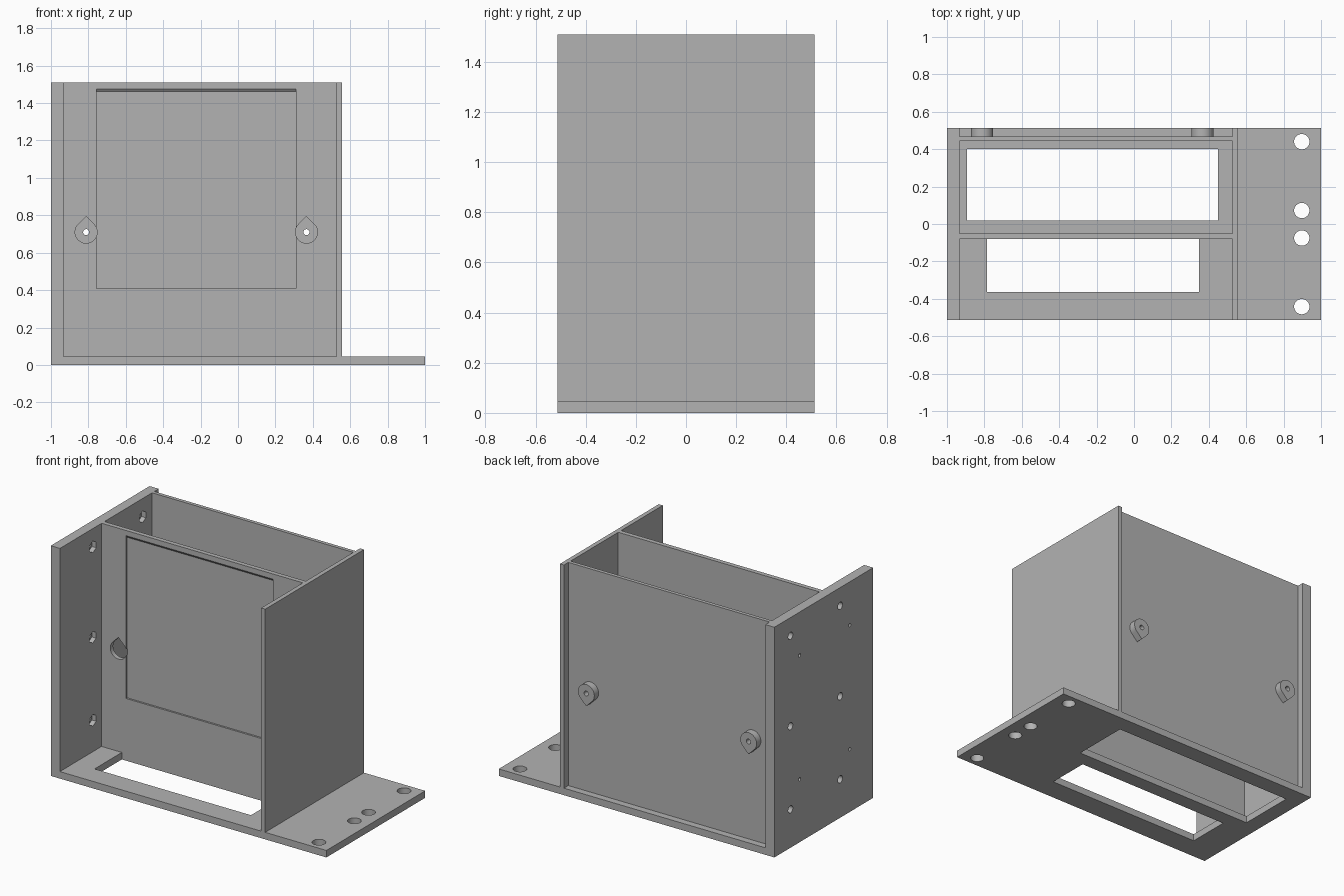
import bpy, bmesh
from math import sin, cos, radians, sqrt
from mathutils import Vector

if "Cube" in bpy.data.objects:
    bpy.data.objects.remove(bpy.data.objects["Cube"], do_unlink=True)

grey = bpy.data.materials.new("plain grey")
grey.use_nodes = True
colour = (0.45, 0.45, 0.45, 1)
grey.diffuse_color = colour
grey.node_tree.nodes["Principled BSDF"].inputs["Base Color"].default_value = colour

HEIGHT, DEPTH, BASE = 1.51, 0.512, 0.046
INNER_L, INNER_R = -0.934, 0.527      # inner faces of the two side walls


def prism(name, outline, axis, lo, hi):
    """Extrude a 2D outline along axis; outline uses the other two axes in xyz order."""
    def place(p, d):
        return Vector({"x": (d, p[0], p[1]), "y": (p[0], d, p[1]), "z": (p[0], p[1], d)}[axis])
    bm = bmesh.new()
    face = bm.faces.new([bm.verts.new(place(p, lo)) for p in outline])
    new = bmesh.ops.extrude_face_region(bm, geom=[face])["geom"]
    shift = place((0, 0), hi - lo)
    bmesh.ops.translate(bm, vec=shift, verts=[v for v in new if isinstance(v, bmesh.types.BMVert)])
    bmesh.ops.recalc_face_normals(bm, faces=bm.faces)
    mesh = bpy.data.meshes.new(name)
    bm.to_mesh(mesh)
    bm.free()
    mesh.materials.append(grey)
    obj = bpy.data.objects.new(name, mesh)
    bpy.context.collection.objects.link(obj)
    return obj


def box(name, x, y, z):
    return prism(name, [(x[0], y[0]), (x[1], y[0]), (x[1], y[1]), (x[0], y[1])], "z", *z)


def ring(cx, cy, r, n=32):
    return [(cx + r * cos(radians(360 * i / n + 90)), cy + r * sin(radians(360 * i / n + 90)))
            for i in range(n)]


def teardrop(cx, cz, r, up):
    """Circle with a right-angled tip above (up=1) or below (up=-1)."""
    arc = [radians(135 + 270 * i / 30) for i in range(31)]
    pts = [(r * cos(a), r * sin(a)) for a in arc] + [(0, r * sqrt(2))]
    return [(cx + x, cz + up * z) for x, z in pts]


def cut(target, cutter):
    """Subtract the cutter from the target and discard it."""
    mod = target.modifiers.new("cut", "BOOLEAN")
    mod.operation, mod.solver, mod.object = "DIFFERENCE", "EXACT", cutter
    bpy.context.view_layer.objects.active = target
    bpy.ops.object.modifier_apply(modifier=mod.name)
    bpy.data.objects.remove(cutter, do_unlink=True)


# Base plate with two slots and four bolt holes in its foot
base = box("base_plate", (-1, 1), (-DEPTH, DEPTH), (0, BASE))
cut(base, box("front_slot", (-0.787, 0.348), (-0.363, -0.08), (-0.1, 0.1)))
cut(base, box("rear_slot", (-0.894, 0.449), (0.018, 0.4), (-0.1, 0.1)))
for y in (-0.442, -0.075, 0.072, 0.44):
    cut(base, prism("bolt_hole", ring(0.897, y, 0.041), "z", -0.1, 0.1))

# Thick side wall with screw holes, nut pockets and blind pilot holes
thick = box("thick_side_wall", (-1, INNER_L), (-DEPTH, DEPTH), (BASE, HEIGHT))
for y in (-0.17, 0.345):
    for z in (0.252, 0.797, 1.39):
        cut(thick, prism("screw_hole", ring(y, z, 0.024), "x", -1.1, -0.9))
        cut(thick, prism("nut_pocket", ring(y, z, 0.038, 6), "x", -0.965, -0.9))
for y in (-0.27, 0.25):
    for z in (0.412, 1.225):
        cut(thick, prism("pilot_hole", ring(y, z, 0.011, 16), "x", -1.1, -0.95))

# Thin side wall
thin = box("thin_side_wall", (INNER_R, 0.556), (-DEPTH, DEPTH), (BASE, HEIGHT))

# Middle wall with a shallow recess, sloped at its top, and two teardrop openings
middle = box("middle_wall", (INNER_L, INNER_R), (-0.08, -0.05), (BASE, HEIGHT))
recess = [(-0.1, 0.408), (-0.068, 0.408), (-0.068, 1.461), (-0.08, 1.476), (-0.1, 1.476)]
cut(middle, prism("recess", recess, "x", -0.757, 0.31))

# Rear panel with a drilled teardrop boss in line with each opening
rear = box("rear_panel", (INNER_L, INNER_R), (0.443, 0.467), (BASE, HEIGHT))
parts = [base, thick, thin, middle, rear]
for side, x in (("right", -0.812), ("left", 0.366)):
    z = 0.71
    cut(middle, prism("opening", teardrop(x, z, 0.059, 1), "y", -0.2, 0.1))
    boss = prism(side + "_boss", teardrop(x, z, 0.059, -1), "y", 0.467, DEPTH)
    for part in (rear, boss):
        cut(part, prism("boss_hole", ring(x, z, 0.016, 20), "y", 0.3, 0.7))
    parts.append(boss)

# Smooth the round holes and bosses, keep the edges sharp
bpy.ops.object.select_all(action="DESELECT")
for part in parts:
    part.select_set(True)
bpy.context.view_layer.objects.active = base
bpy.ops.object.shade_smooth_by_angle(angle=radians(30))
